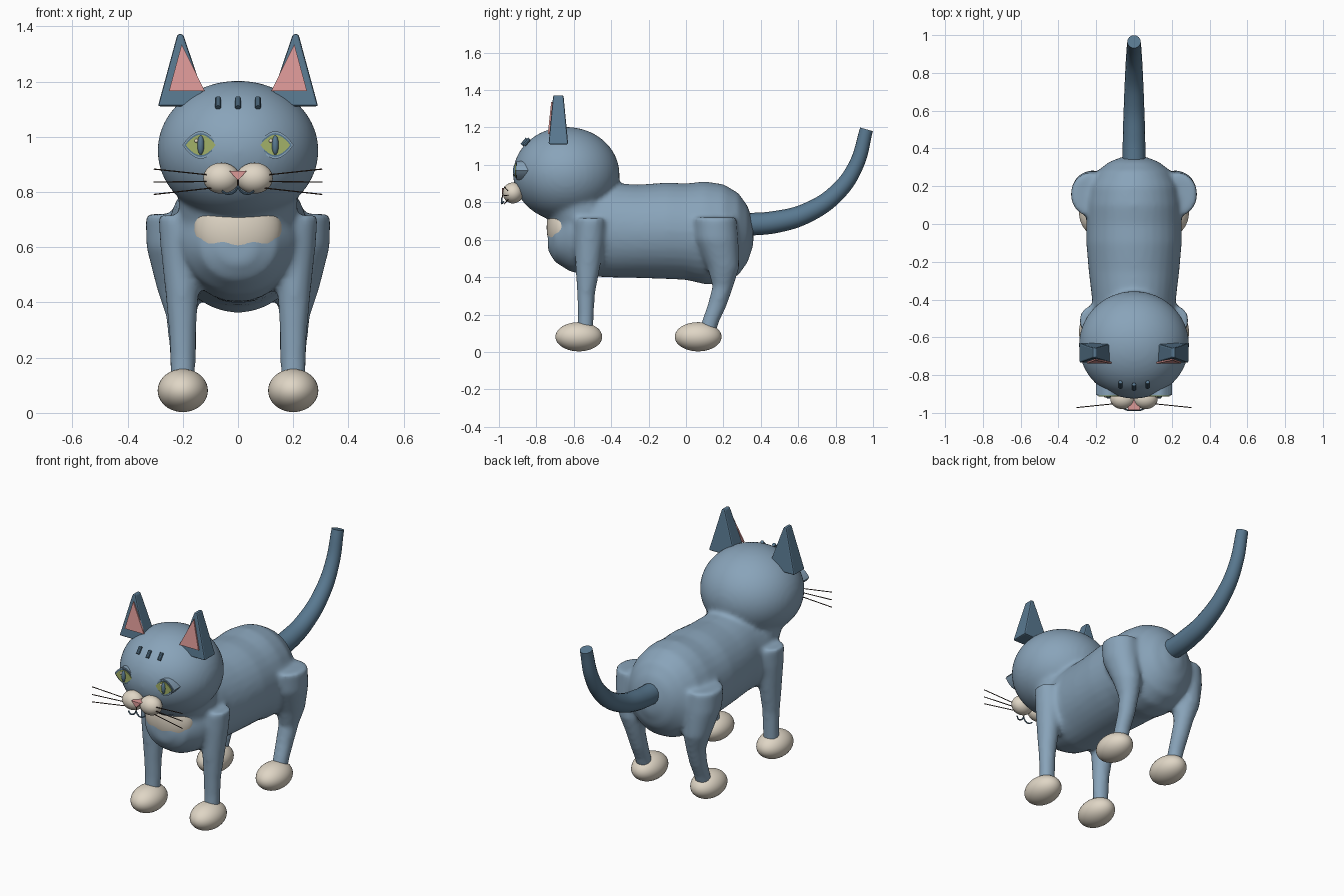
import bpy, bmesh, math
from mathutils import Vector

if "Cube" in bpy.data.objects:
    bpy.data.objects.remove(bpy.data.objects["Cube"])


def material(name, rgb):
    m = bpy.data.materials.new(name)
    m.diffuse_color = (*rgb, 1)
    m.use_nodes = True
    m.node_tree.nodes["Principled BSDF"].inputs["Base Color"].default_value = m.diffuse_color
    return m


FUR = material("blue_grey_fur", (0.25, 0.37, 0.49))
DARK = material("slate_blue", (0.10, 0.19, 0.28))
CREAM = material("cream", (0.74, 0.67, 0.56))
PINK = material("pink", (0.72, 0.32, 0.31))
GREEN = material("eye_green", (0.36, 0.44, 0.14))
BROWN = material("dark_brown", (0.05, 0.03, 0.02))


def finish(name, bm, mat, smooth=True):
    bmesh.ops.recalc_face_normals(bm, faces=bm.faces)
    for f in bm.faces:
        f.smooth = smooth
    me = bpy.data.meshes.new(name)
    bm.to_mesh(me)
    bm.free()
    me.materials.append(mat)
    ob = bpy.data.objects.new(name, me)
    bpy.context.collection.objects.link(ob)
    return ob


def add_ball(bm, centre, radii, seg=40):
    vs = bmesh.ops.create_uvsphere(bm, u_segments=seg, v_segments=seg // 2, radius=1)["verts"]
    for v in vs:
        v.co = Vector(c + r * p for c, r, p in zip(centre, radii, v.co))


def ball(name, centre, radii, mat, seg=40):
    bm = bmesh.new()
    add_ball(bm, centre, radii, seg)
    return finish(name, bm, mat)


def add_loft(bm, rings, axis, n=32):
    """Skin elliptical rings (x, y, z, half width, half depth) set across an axis."""
    loops = []
    for x, y, z, a, b in rings:
        loop = []
        for i in range(n):
            t = 2 * math.pi * i / n
            c, s = a * math.cos(t), b * math.sin(t)
            loop.append(bm.verts.new((x + c, y + s, z) if axis == "z" else (x + c, y, z + s)))
        loops.append(loop)
    for p, q in zip(loops, loops[1:]):
        for i in range(n):
            bm.faces.new((p[i], p[(i + 1) % n], q[(i + 1) % n], q[i]))
    bm.faces.new(loops[0])
    bm.faces.new(loops[-1])


def plate(name, outline, y0, y1, mat):
    """Flat front-facing plate from an (x, z) outline."""
    bm = bmesh.new()
    front = [bm.verts.new((x, y0, z)) for x, z in outline]
    back = [bm.verts.new((x, y1, z)) for x, z in outline]
    n = len(outline)
    bm.faces.new(front)
    bm.faces.new(back)
    for i in range(n):
        bm.faces.new((front[i], front[(i + 1) % n], back[(i + 1) % n], back[i]))
    return finish(name, bm, mat, False)


def tube(name, points, radii, depth, mat, res=4):
    cu = bpy.data.curves.new(name, "CURVE")
    cu.dimensions = "3D"
    cu.bevel_depth, cu.bevel_resolution, cu.use_fill_caps = depth, res, True
    cu.resolution_u = 8
    sp = cu.splines.new("BEZIER")
    sp.bezier_points.add(len(points) - 1)
    for bp, p, r in zip(sp.bezier_points, points, radii):
        bp.co, bp.radius = p, r
        bp.handle_left_type = bp.handle_right_type = "AUTO"
    cu.materials.append(mat)
    ob = bpy.data.objects.new(name, cu)
    bpy.context.collection.objects.link(ob)
    bpy.ops.object.select_all(action="DESELECT")
    ob.select_set(True)
    bpy.context.view_layer.objects.active = ob
    bpy.ops.object.convert(target="MESH")
    bpy.ops.object.shade_smooth_by_angle()
    return ob


def almond(cx, cz, w, h, n=12):
    """Pointed eye outline."""
    top = [(cx - w + 2 * w * i / n, cz + h * math.sin(math.pi * i / n) ** 0.9) for i in range(n)]
    low = [(cx + w - 2 * w * i / n, cz - h * math.sin(math.pi * i / n) ** 0.9) for i in range(n)]
    return top + low


# Body: torso, neck, head and legs fused into one smooth skin
bm = bmesh.new()
torso = [(-.738, .60, .06, .06), (-.70, .61, .14, .13), (-.62, .63, .20, .20),
         (-.50, .648, .225, .245), (-.40, .65, .222, .252), (-.25, .645, .24, .25),
         (-.10, .648, .253, .258), (0, .643, .253, .258), (.10, .637, .253, .275),
         (.20, .632, .24, .265), (.28, .63, .195, .22), (.33, .63, .13, .15), (.36, .63, .05, .06)]
add_loft(bm, [(0, y, z, a, b) for y, z, a, b in torso], "y")
add_loft(bm, [(0, -.53, .62, .20, .17), (0, -.56, .74, .215, .19), (0, -.61, .86, .22, .20),
              (0, -.63, .95, .22, .2)], "z")
add_ball(bm, (0, -.64, .95), (.292, .285, .253), 48)
for s in (-1, 1):
    front = [(.20, -.51, .715, .09, .085), (.203, -.515, .60, .078, .08), (.203, -.525, .45, .062, .066),
             (.201, -.535, .30, .05, .047), (.20, -.535, .20, .047, .043), (.20, -.54, .09, .045, .043)]
    hind = [(.23, .155, .72, .105, .115), (.232, .165, .60, .10, .115), (.217, .20, .45, .077, .085),
            (.205, .197, .35, .056, .056), (.20, .167, .25, .05, .052), (.20, .130, .16, .046, .047),
            (.20, .11, .09, .044, .045)]
    for leg in (front, hind):
        add_loft(bm, [(s * x, y, z, a, b) for x, y, z, a, b in leg], "z")
body = finish("body", bm, FUR)
mod = body.modifiers.new("fuse", "REMESH")
mod.mode, mod.voxel_size, mod.use_smooth_shade = "VOXEL", 0.014, True
mod = body.modifiers.new("soften", "SMOOTH")
mod.factor, mod.iterations = 0.5, 8

# Chest patch
ball("chest_patch", (0, -.655, .665), (.16, .09, .155), CREAM)

# Tail
tube("tail", [(0, .28, .68), (0, .48, .695), (0, .65, .745), (0, .81, .855), (0, .91, 1.0), (0, .965, 1.19)],
     [1.0, .97, .87, .76, .66, .58], .061, DARK, 6)

# Muzzle details in the middle
plate("nose", [(-.032, .876), (.032, .876), (0, .842)], -.985, -.93, PINK)
tube("mouth_line", [(0, -.978, .845), (0, -.985, .818)], [1, 1], .003, BROWN, 2)

for s, side in ((-1, "left"), (1, "right")):
    # Paws
    for y, where in ((-.573, "front"), (.065, "hind")):
        ball(f"{where}_paw_{side}", (s * .2, y, .081), (.091, .125, .078), CREAM)

    # Ear: tapered four-sided wedge with softened edges
    bm = bmesh.new()
    base = [bm.verts.new((s * x, y, 1.11)) for x, y in ((.11, -.735), (.29, -.735), (.29, -.63), (.11, -.63))]
    tip = [bm.verts.new((s * x, y, 1.372)) for x, y in ((.199, -.71), (.219, -.71), (.219, -.655), (.199, -.655))]
    bm.faces.new(base)
    bm.faces.new(tip)
    for i in range(4):
        j = (i + 1) % 4
        bm.faces.new((base[i], base[j], tip[j], tip[i]))
    ear = finish(f"ear_{side}", bm, DARK, False)
    bev = ear.modifiers.new("soft_edges", "BEVEL")
    bev.width, bev.segments = .008, 2

    # Inner ear: thin triangle following the sloped front of the ear
    bm = bmesh.new()
    tri = ((.12, -.739, 1.165), (.25, -.739, 1.165), (.204, -.721, 1.335))
    rows = [[bm.verts.new((s * x, y + d, z)) for x, y, z in tri] for d in (0, .009)]
    for r in rows:
        bm.faces.new(r)
    for i in range(3):
        j = (i + 1) % 3
        bm.faces.new((rows[0][i], rows[0][j], rows[1][j], rows[1][i]))
    finish(f"inner_ear_{side}", bm, PINK, False)

    # Eye: rim, iris, slit pupil and glint
    ex = s * .135
    plate(f"eye_rim_{side}", almond(ex, .97, .066, .05), -.905, -.83, FUR)
    plate(f"eye_line_{side}", almond(ex, .97, .060, .043), -.908, -.89, DARK)
    plate(f"iris_{side}", almond(ex, .97, .054, .037), -.913, -.89, GREEN)
    ball(f"pupil_{side}", (ex, -.91, .97), (.013, .015, .036), DARK, 16)
    ball(f"glint_{side}", (ex - .016, -.913, .985), (.007, .006, .007), CREAM, 12)

    # Muzzle cheek and mouth curl
    ball(f"cheek_{side}", (s * .06, -.925, .85), (.066, .055, .056), CREAM, 32)
    tube(f"mouth_{side}", [(0, -.985, .822), (s * .012, -.985, .802), (s * .035, -.985, .793),
                           (s * .058, -.975, .803)], [1] * 4, .004, DARK, 2)

    # Whiskers
    for i, (z0, z1) in enumerate(((.86, .883), (.838, .836), (.815, .791))):
        tube(f"whisker_{side}_{i + 1}", [(s * .09, -.95, z0), (s * .305, -.972, z1)], [1, 1], .0025, BROWN, 1)

# Forehead stripes
for i, x in enumerate((-.072, 0, .072)):
    y = -.64 - .29 * math.sqrt(1 - (x / .292) ** 2 - .42)
    tube(f"forehead_stripe_{i + 1}", [(x, y - .016, 1.106), (x, y + .012, 1.14)], [1, 1], .0105, DARK, 3)
